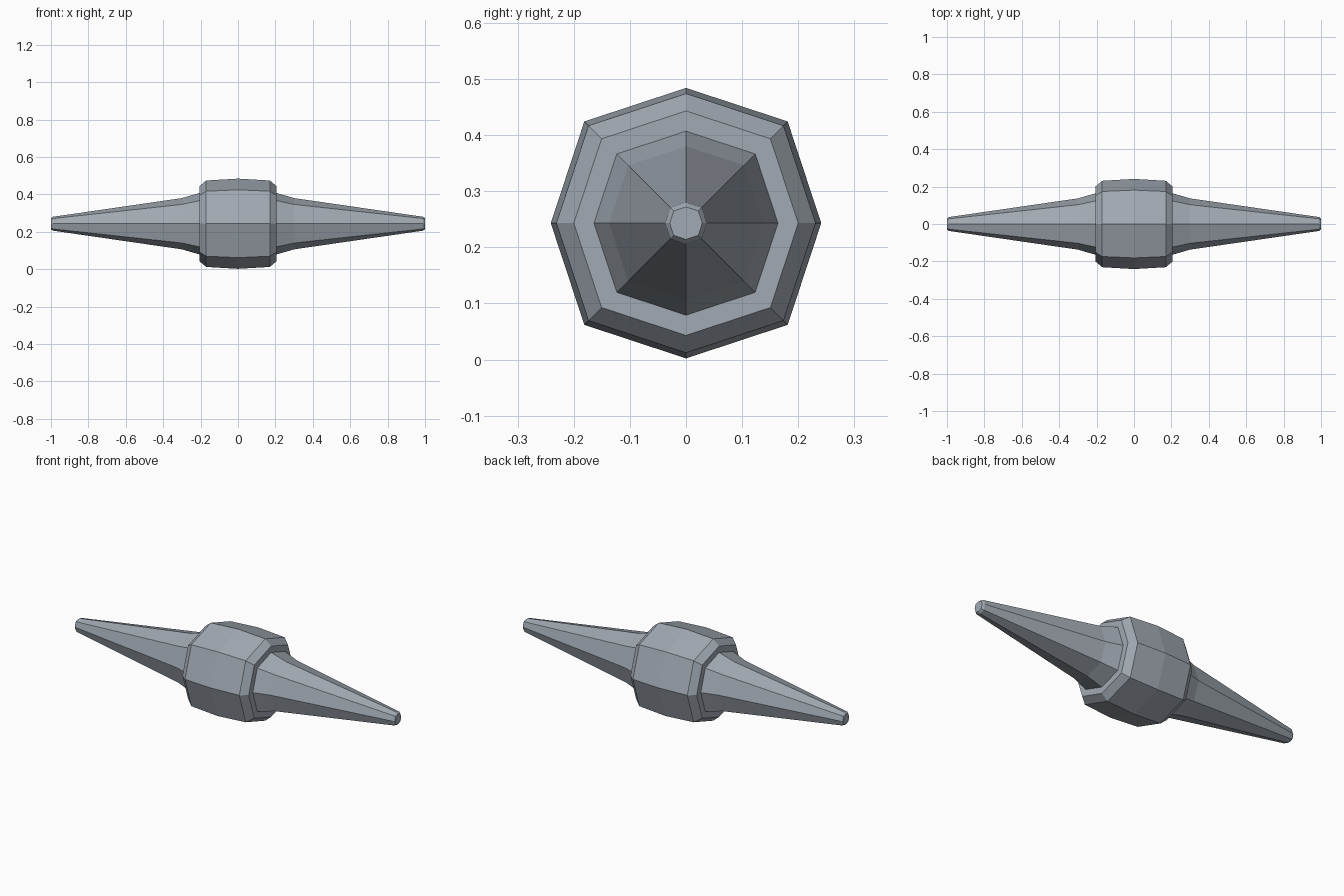
import bpy, bmesh

if "Cube" in bpy.data.objects:
    bpy.data.objects.remove(bpy.data.objects["Cube"])

steel = bpy.data.materials.new("blue grey metal")
steel.diffuse_color = (0.36, 0.40, 0.45, 1)
steel.use_nodes = True
steel.node_tree.nodes["Principled BSDF"].inputs["Base Color"].default_value = steel.diffuse_color

CENTRE_Z = 0.243
# unit eight-sided section in the y-z plane, diagonals slightly pushed out
D = 0.752
SECTION = [(1, 0), (D, D), (0, 1), (-D, D), (-1, 0), (-D, -D), (0, -1), (D, -D)]


def turned(name, half):
    """Sweep the section along x through (x, radius) points, mirrored about x = 0."""
    profile = [(-x, r) for x, r in reversed(half) if x > 0] + half
    bm = bmesh.new()
    rings = [[bm.verts.new((x, y * r, CENTRE_Z + z * r)) for y, z in SECTION]
             for x, r in profile]
    for a, b in zip(rings, rings[1:]):
        for i in range(8):
            j = (i + 1) % 8
            bm.faces.new((a[i], a[j], b[j], b[i]))
    bm.faces.new(rings[0])
    bm.faces.new(rings[-1])
    bmesh.ops.recalc_face_normals(bm, faces=bm.faces)
    mesh = bpy.data.meshes.new(name)
    bm.to_mesh(mesh)
    bm.free()
    mesh.materials.append(steel)
    obj = bpy.data.objects.new(name, mesh)
    bpy.context.collection.objects.link(obj)


# One continuous body: bulging barrel, chamfered rims, end shoulders, flared tapering spikes, blunt tips
turned("spindle_body", [(0.0, 0.241), (0.17, 0.231), (0.207, 0.20), (0.207, 0.164),
                        (0.30, 0.137), (0.99, 0.037), (1.0, 0.029)])
